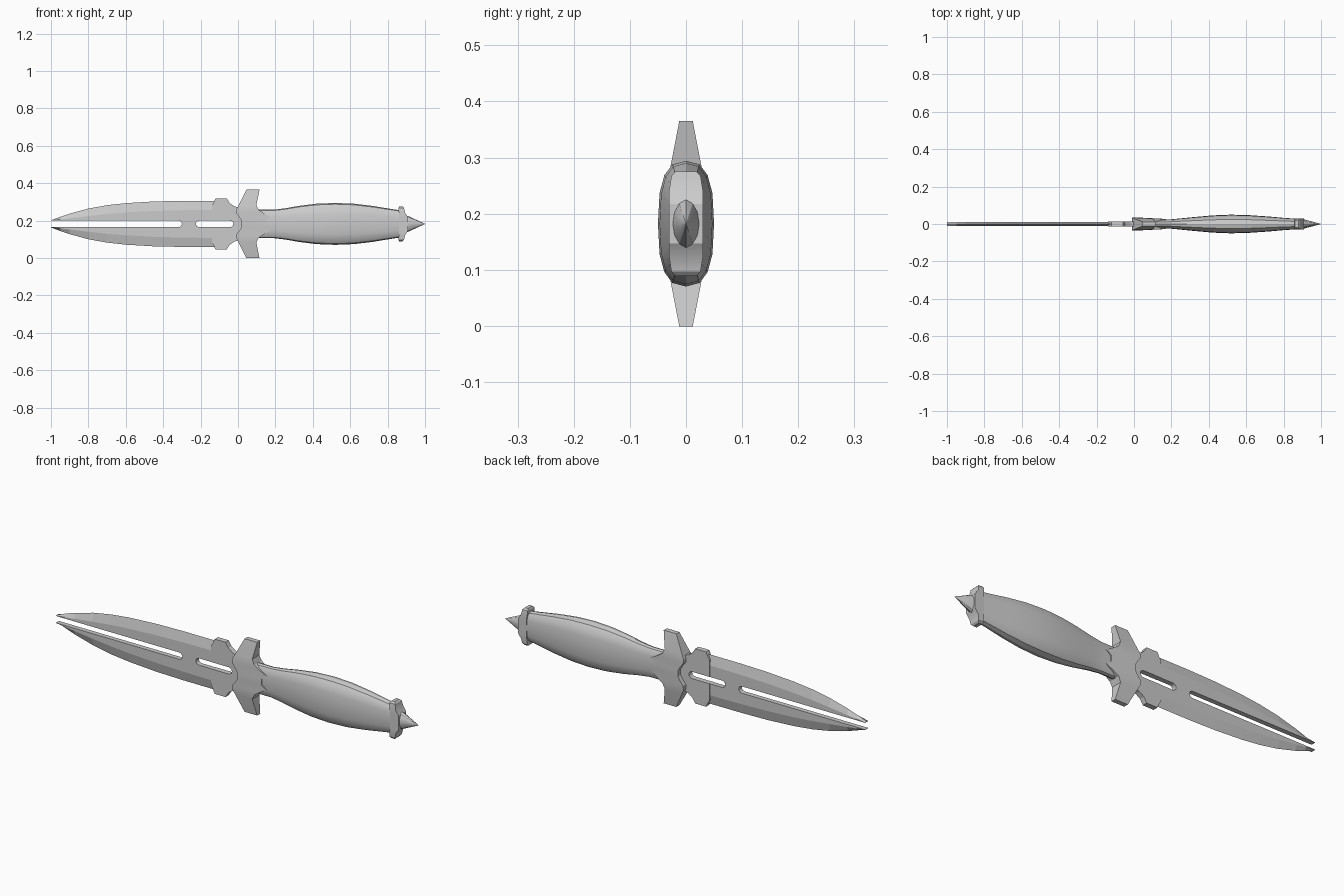
import bpy, bmesh, math

MID = 0.182  # height of the long axis

if "Cube" in bpy.data.objects:
    bpy.data.objects.remove(bpy.data.objects["Cube"], do_unlink=True)

steel = bpy.data.materials.new("plain grey")
steel.use_nodes = True
GREY = (0.6, 0.6, 0.6, 1)
steel.diffuse_color = GREY
steel.node_tree.nodes["Principled BSDF"].inputs["Base Color"].default_value = GREY


def loft(name, sections, smooth=None):
    """Skin a list of equally long point rings and cap both ends."""
    bm = bmesh.new()
    rings = [[bm.verts.new((x, y, z + MID)) for x, y, z in s] for s in sections]
    n = len(rings[0])
    for a, b in zip(rings, rings[1:]):
        for i in range(n):
            j = (i + 1) % n
            bm.faces.new((a[i], a[j], b[j], b[i]))
    bm.faces.new(rings[0])
    bm.faces.new(rings[-1])
    bmesh.ops.remove_doubles(bm, verts=bm.verts, dist=1e-5)
    bmesh.ops.recalc_face_normals(bm, faces=bm.faces)
    mesh = bpy.data.meshes.new(name)
    bm.to_mesh(mesh)
    bm.free()
    mesh.materials.append(steel)
    obj = bpy.data.objects.new(name, mesh)
    bpy.context.collection.objects.link(obj)
    if smooth:
        bpy.ops.object.select_all(action="DESELECT")
        obj.select_set(True)
        bpy.context.view_layer.objects.active = obj
        bpy.ops.object.shade_smooth_by_angle(angle=math.radians(smooth))
    return obj


def plate(name, outline, half):
    """Extrude an (x, z) outline through the thickness."""
    return loft(name, [[(x, y, z) for x, z in outline] for y in (-half, half)])


def oval(x, ry, rz, n=16, power=0.75):
    """Squarish oval ring across the long axis."""
    ring = []
    for i in range(n):
        t = math.tau * i / n
        c, s = math.cos(t), math.sin(t)
        ring.append((x, ry * math.copysign(abs(c) ** power, c),
                     rz * math.copysign(abs(s) ** power, s)))
    return ring


def slot_outline(x0, x1, r):
    """Long slot with rounded ends."""
    pts = []
    for cx, start in ((x1 - r, -90), (x0 + r, 90)):
        for k in range(7):
            a = math.radians(start + 30 * k)
            pts.append((cx + r * math.cos(a), r * math.sin(a)))
    return pts


def cut(obj, cutter):
    mod = obj.modifiers.new("slot", "BOOLEAN")
    mod.operation = "DIFFERENCE"
    mod.solver = "EXACT"
    mod.object = cutter
    bpy.context.view_layer.objects.active = obj
    bpy.ops.object.modifier_apply(modifier=mod.name)


# Blade: flat middle with ground edges; x, ridge height, edge height
T = 0.012
blade_path = [(-1, 0.018, 0.019), (-0.95, 0.024, 0.038), (-0.9, 0.03, 0.055),
              (-0.8, 0.042, 0.082), (-0.7, 0.053, 0.1), (-0.6, 0.061, 0.111),
              (-0.45, 0.069, 0.12), (-0.3, 0.073, 0.123), (-0.125, 0.075, 0.123)]
blade = loft("blade", [[(x, -T, r), (x, 0, e), (x, T, r),
                        (x, T, -r), (x, 0, -e), (x, -T, -r)] for x, r, e in blade_path])

# Blade root with its lugs
top = [(-0.14, 0.1), (-0.13, 0.115), (-0.12, 0.137), (-0.06, 0.137),
       (-0.045, 0.112), (-0.02, 0.095), (0.01, 0.085), (0.06, 0.06)]
root = plate("blade_root", top + [(x, -z) for x, z in reversed(top)], T + 0.001)

# Slots through the blade
for x0, x1, targets in ((-1.2, -0.3, [blade]), (-0.225, -0.025, [blade, root])):
    cutter = plate("slot_cutter", slot_outline(x0, x1, 0.017), 0.1)
    for target in targets:
        cut(target, cutter)
    bpy.data.objects.remove(cutter, do_unlink=True)

# Guard: height, left x, right x, half depth at left and right
guard_half = [(0.183, 0.045, 0.115, 0.012, 0.012), (0.1, 0.003, 0.098, 0.028, 0.028),
              (0.075, -0.01, 0.11, 0.033, 0.03), (0.055, -0.008, 0.14, 0.035, 0.028),
              (0.035, 0.008, 0.175, 0.035, 0.025), (0.015, 0.02, 0.15, 0.035, 0.028)]
guard_rows = guard_half + [(-z, *rest) for z, *rest in reversed(guard_half)]
loft("guard", [[(a, -p, z), (b, -q, z), (b, q, z), (a, p, z)]
               for z, a, b, p, q in guard_rows], 25)

# Grip: swelling faceted handle
grip_path = [(0.08, 0.025, 0.076), (0.19, 0.024, 0.076), (0.25, 0.03, 0.083),
             (0.33, 0.038, 0.097), (0.42, 0.046, 0.108), (0.52, 0.05, 0.112),
             (0.62, 0.047, 0.108), (0.72, 0.04, 0.096), (0.8, 0.033, 0.083),
             (0.87, 0.028, 0.072)]
loft("grip", [oval(*p) for p in grip_path], 30)

# Pommel plate with swept-back ends
pommel_half = [(0.093, 0.862, 0.88, 0.018), (0.085, 0.858, 0.888, 0.026),
               (0.06, 0.86, 0.893, 0.03), (0.035, 0.862, 0.91, 0.03)]
pommel_rows = pommel_half + [(-z, *rest) for z, *rest in reversed(pommel_half)]
loft("pommel_plate", [[(a, -y, z), (b, -y, z), (b, y, z), (a, y, z)]
                      for z, a, b, y in pommel_rows], 30)

# Pommel spike
loft("pommel_spike", [oval(0.89, 0.026, 0.047, 12, 1), oval(0.915, 0.023, 0.04, 12, 1),
                      oval(0.96, 0.011, 0.019, 12, 1), oval(1, 0.0005, 0.001, 12, 1)], 30)
